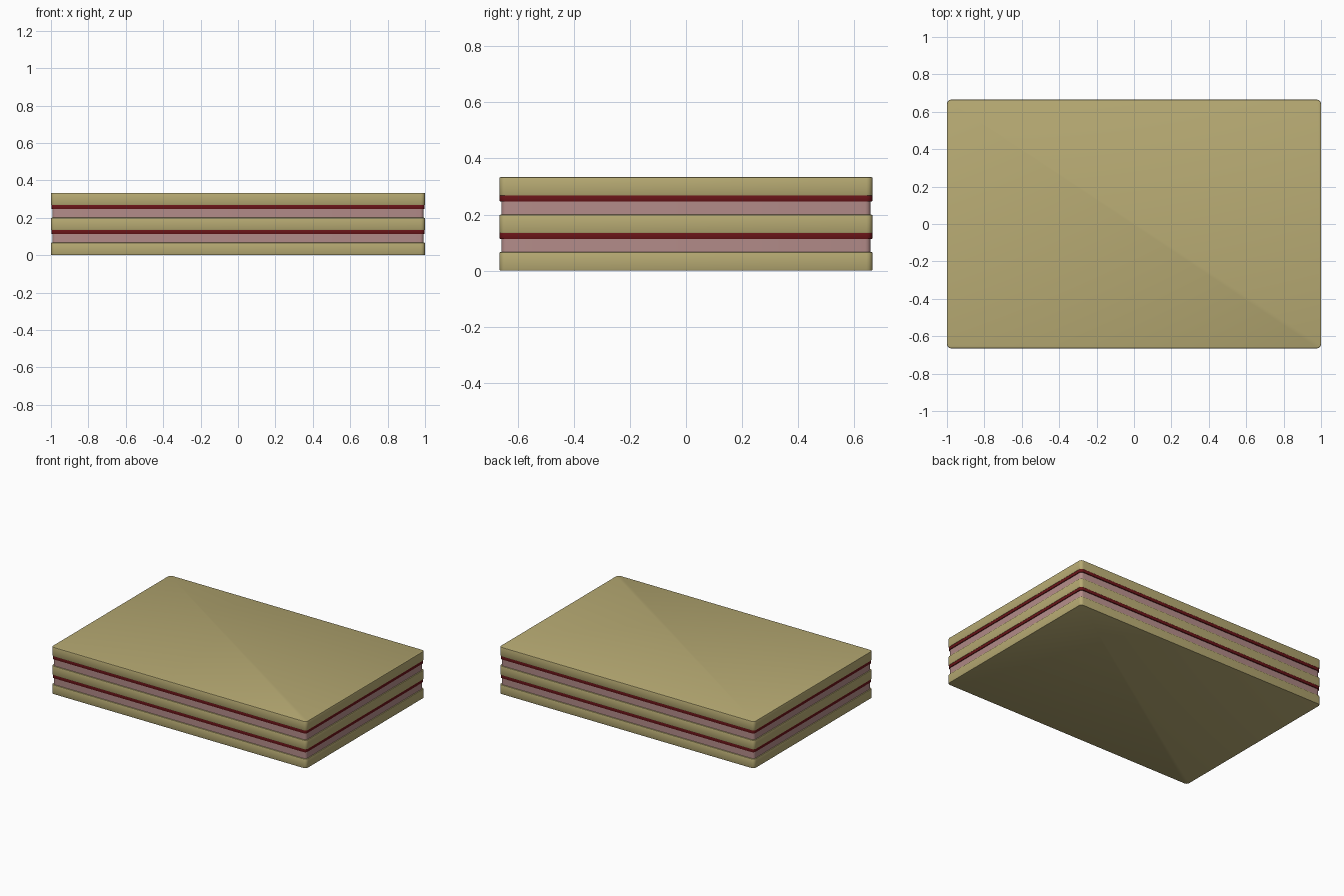
import bpy, bmesh

if "Cube" in bpy.data.objects:
    bpy.data.objects.remove(bpy.data.objects["Cube"])


def material(name, rgb):
    m = bpy.data.materials.new(name)
    m.diffuse_color = (*rgb, 1)
    m.use_nodes = True
    m.node_tree.nodes["Principled BSDF"].inputs["Base Color"].default_value = m.diffuse_color
    return m


CRUST = material("tan", (0.47, 0.40, 0.17))
RED = material("dark_red", (0.14, 0.007, 0.009))
PINK = material("dusty_pink", (0.45, 0.26, 0.25))


def layer(name, half_x, half_y, z0, z1, mat, corner, edge):
    """Flat slab with rounded upright corners and softened rims."""
    bm = bmesh.new()
    bmesh.ops.create_cube(bm, size=1)
    for v in bm.verts:
        v.co.x *= 2 * half_x
        v.co.y *= 2 * half_y
        v.co.z = z1 if v.co.z > 0 else z0
    upright = [e for e in bm.edges if abs(e.verts[0].co.z - e.verts[1].co.z) > 0.01]
    bmesh.ops.bevel(bm, geom=upright, offset=corner, segments=4, profile=0.5, affect='EDGES')
    if edge:
        rim = [e for e in bm.edges if abs(e.verts[0].co.z - e.verts[1].co.z) < 1e-5]
        bmesh.ops.bevel(bm, geom=rim, offset=edge, segments=2, profile=0.5, affect='EDGES')
    bmesh.ops.recalc_face_normals(bm, faces=bm.faces)
    me = bpy.data.meshes.new(name)
    bm.to_mesh(me)
    bm.free()
    me.materials.append(mat)
    ob = bpy.data.objects.new(name, me)
    bpy.context.collection.objects.link(ob)
    bpy.ops.object.select_all(action='DESELECT')
    ob.select_set(True)
    bpy.context.view_layer.objects.active = ob
    bpy.ops.object.shade_smooth_by_angle()


# Three tan slabs
for i, n in enumerate(("bottom", "middle", "top")):
    z = i * 0.1333
    layer(n + "_slab", 1.0, 0.665, z, z + 0.0667, CRUST, 0.022, 0.005)

# Two fillings, each a recessed pink band under a thin red band
for i, n in enumerate(("lower", "upper")):
    z = 0.0667 + i * 0.1333
    layer(n + "_pink_filling", 0.993, 0.658, z - 0.003, z + 0.047, PINK, 0.02, 0)
    layer(n + "_red_filling", 0.998, 0.664, z + 0.046, z + 0.0695, RED, 0.022, 0.003)
